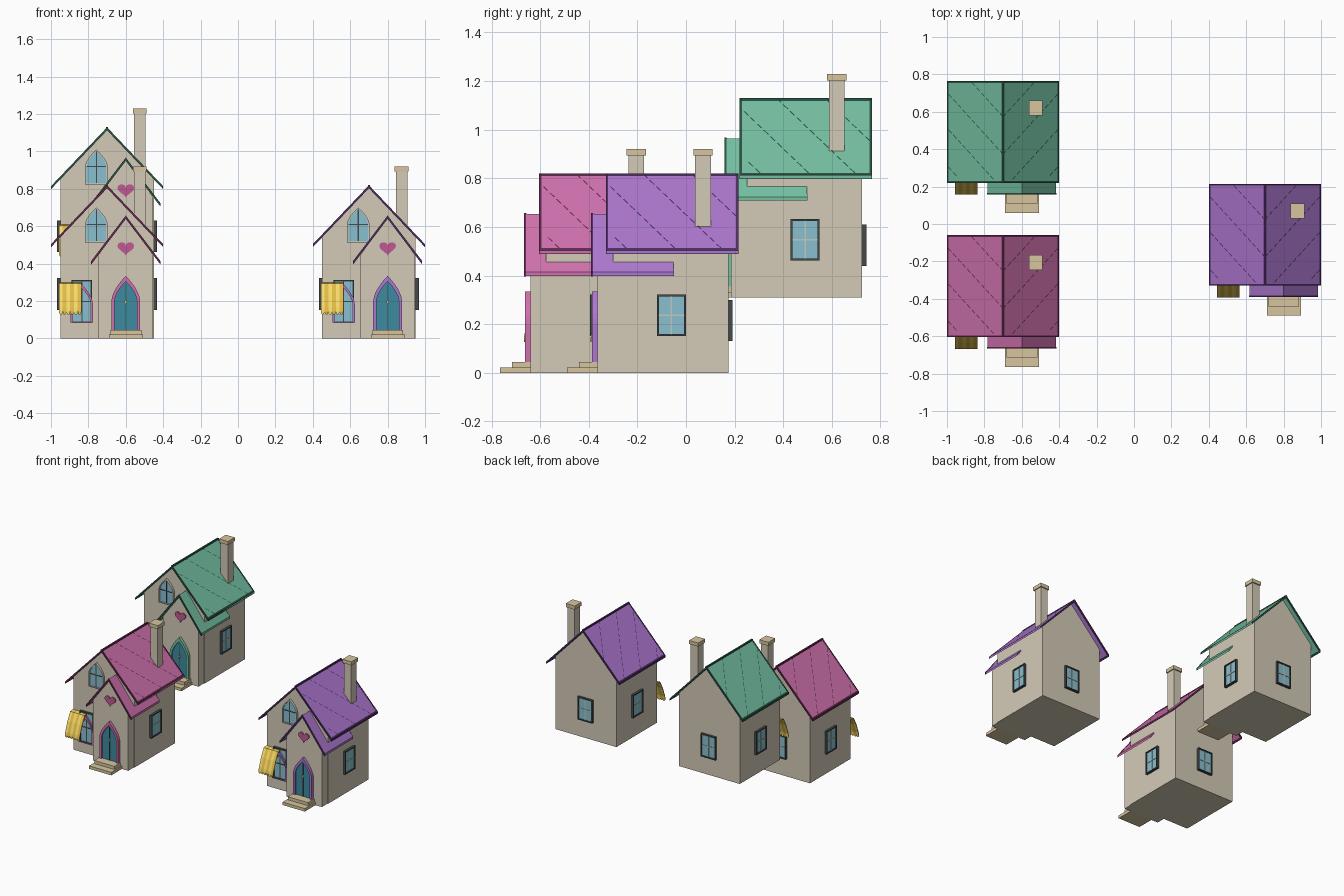
import bpy, bmesh
from math import pi, sin, cos
from mathutils import Matrix

if "Cube" in bpy.data.objects:
    bpy.data.objects.remove(bpy.data.objects["Cube"])

T = Matrix.Translation


def paint(name, r, g, b):
    m = bpy.data.materials.new(name)
    m.diffuse_color = [(c / 255) ** 2.2 for c in (r, g, b)] + [1]
    m.use_nodes = True
    m.node_tree.nodes["Principled BSDF"].inputs["Base Color"].default_value = m.diffuse_color
    return m


WALL = paint("plaster", 211, 201, 181)
STONE = paint("stone", 214, 196, 158)
GLASS = paint("glass", 135, 190, 205)
DARK = paint("dark_frame", 70, 75, 75)
PALE = paint("pale_frame", 190, 200, 190)
DOOR = paint("door_teal", 62, 138, 158)
HEART = paint("heart_pink", 190, 90, 145)
YELLOW = paint("awning_yellow", 246, 218, 110)
GOLD = paint("awning_gold", 226, 186, 70)


def build(name, verts, faces, mat, M):
    me = bpy.data.meshes.new(name)
    me.from_pydata(verts, [], faces)
    bm = bmesh.new()
    bm.from_mesh(me)
    bmesh.ops.recalc_face_normals(bm, faces=bm.faces)
    bm.to_mesh(me)
    bm.free()
    me.materials.append(mat)
    ob = bpy.data.objects.new(name, me)
    ob.matrix_world = M
    bpy.context.collection.objects.link(ob)
    return ob


def prism(name, pts, y0, y1, mat, M):
    """Extrude an xz outline from y0 to y1."""
    n = len(pts)
    v = [(x, y, z) for y in (y0, y1) for x, z in pts]
    f = [tuple(range(n)), tuple(range(n, 2 * n))]
    f += [(i, (i + 1) % n, (i + 1) % n + n, i + n) for i in range(n)]
    return build(name, v, f, mat, M)


def box(name, x0, x1, y0, y1, z0, z1, mat, M):
    return prism(name, [(x0, z0), (x1, z0), (x1, z1), (x0, z1)], y0, y1, mat, M)


def ring(name, outer, inner, y0, y1, mat, M):
    """Frame between two xz outlines with the same number of points."""
    n = len(outer)
    v = [(x, y, z) for y in (y0, y1) for p in (outer, inner) for x, z in p]
    f = []
    for i in range(n):
        j = (i + 1) % n
        for a, b in ((0, n), (n, 3 * n), (3 * n, 2 * n), (2 * n, 0)):
            f.append((i + a, j + a, j + b, i + b))
    return build(name, v, f, mat, M)


def rect(w, z0, z1):
    return [(-w, z0), (w, z0), (w, z1), (-w, z1)]


def arch(w, z0, zs, za, n=6):
    side = [(w * (1 - (i / n) ** 1.7), zs + (za - zs) * i / n) for i in range(n + 1)]
    return [(-w, z0), (w, z0)] + side + [(-x, z) for x, z in side[-2::-1]]


def gable(cx, w, apex, low):
    return [(cx - w, 0), (cx + w, 0), (cx + w, low), (cx, apex), (cx - w, low)]


def chevron(cx, w, a, e, t, lift=0):
    top = [(cx - w, e + lift), (cx, a + lift), (cx + w, e + lift)]
    return top + [(x, z - t - lift * 2) for x, z in reversed(top)]


def window(name, M, w, z0, z1, frame, bars, zs=None):
    b = 0.008
    if zs:
        outer, inner = arch(w, z0, zs, z1), arch(w - b, z0 + b, zs, z1 - b)
    else:
        outer, inner = rect(w, z0, z1), rect(w - b, z0 + b, z1 - b)
    prism(name + "_glass", inner, -0.01, 0.005, GLASS, M)
    ring(name + "_frame", outer, inner, -0.017, 0.003, frame, M)
    zm = zs or (z0 + z1) / 2
    box(name + "_upright", -0.003, 0.003, -0.013, 0, z0 + b, z1 - b, bars, M)
    box(name + "_crossbar", b - w, w - b, -0.013, 0, zm - 0.003, zm + 0.003, bars, M)


def roof(name, cx, w, a, e, y0, y1, mat, trim, M, back=True):
    t = 0.012
    prism(name, chevron(cx, w, a, e, t), y0 + .002, y1 - .002, mat, M)
    prism(name + "_front_trim", chevron(cx, w, a, e, t, .002), y0, y0 + .01, trim, M)
    if back:
        prism(name + "_back_trim", chevron(cx, w, a, e, t, .002), y1 - .01, y1, trim, M)
        box(name + "_ridge", cx - .006, cx + .006, y0, y1, a - .008, a + .003, trim, M)
    k = (a - e) / w * .008
    for s in (-1, 1):
        q = [(cx + s * w, e + .002), (cx + s * (w - .008), e + k + .002),
             (cx + s * (w - .008), e + k - t - .002), (cx + s * w, e - t - .002)]
        prism(name + "_eave_trim", q, y0, y1, trim, M)


def roof_dashes(w, a, e, y0, y1, trim, M):
    """Dashed diagonal seams lying just above both slopes."""
    v, f = [], []
    for s in (-1, 1):
        for start in (-.57, -.37, -.18, .02):
            for i in range(12):
                xa = i * w / 12
                xb = xa + w / 18
                ya, yb = start + 1.1 * xa, start + 1.1 * xb
                if ya < y0 + .01 or yb > y1 - .01:
                    continue
                n = len(v)
                for x, y in ((xa, ya), (xb, yb), (xb, yb + .006), (xa, ya + .006)):
                    v.append((s * x, y, a - (a - e) * x / w + .002))
                f.append((n, n + 1, n + 2, n + 3))
    build("roof_seams", v, f, trim, M)


def awning(M):
    """Striped canopy, each stripe ending in a round scallop."""
    n, x0, wd = 6, -0.257, 0.02
    for i in range(n):
        a, c = x0 + i * wd, x0 + (i + .5) * wd
        rows = [(-.300, .300), (-.330, .295), (-.362, .235), (-.388, .165), (-.392, .145)]
        v = [(x, y, z) for y, z in rows for x in (a, a + wd)]
        f = [(2 * j, 2 * j + 1, 2 * j + 3, 2 * j + 2) for j in range(4)]
        for j in range(1, 6):
            t = pi * j / 6
            v.append((c + cos(t) * wd / 2, -.392, .145 - sin(t) * .018))
        f.append((8, 9, 10, 11, 12, 13, 14))
        ob = build("awning_stripe", v, f, (YELLOW, GOLD)[i % 2], M)
        ob.modifiers.new("thickness", "SOLIDIFY").thickness = 0.004


def house(pos, colour, dark):
    M = T(pos)
    # walls
    prism("main_walls", gable(0, .25, .81, .543), -.30, .175, WALL, M)
    prism("porch_walls", gable(.1, .145, .645, .447), -.365, -.29, WALL, M)
    # roofs
    roof("main_roof", 0, .3, .817, .502, -.33, .215, colour, dark, M)
    roof_dashes(.3, .817, .502, -.33, .215, dark, M)
    roof("porch_roof", .1, .183, .653, .412, -.39, -.05, colour, colour, M, False)
    prism("porch_rake", chevron(.1, .185, .654, .411, .012, .003), -.391, -.383, dark, M)
    # chimney
    box("chimney", .145, .205, .038, .102, .60, .895, WALL, M)
    box("chimney_cap", .138, .212, .03, .11, .893, .92, STONE, M)
    # door with pointed trim and handle
    D = M @ T((.1, -.365, 0))
    ring("door_trim", arch(.077, .03, .2, .335), arch(.06, .035, .2, .305),
         -.022, .005, colour, D)
    prism("door", arch(.062, .035, .2, .308), -.012, .005, DOOR, D)
    box("door_seam", -.002, .002, -.014, 0, .045, .295, DARK, D)
    prism("door_handle", [(-.008, .195), (0, .18), (.008, .195), (0, .21)],
          -.022, -.01, STONE, D)
    # heart above the door
    pts = []
    for i in range(24):
        t = 2 * pi * i / 24
        hz = 13 * cos(t) - 5 * cos(2 * t) - 2 * cos(3 * t) - cos(4 * t)
        pts.append((.0028 * 16 * sin(t) ** 3, .485 + .0025 * hz))
    prism("heart", pts, -.008, .005, HEART, D)
    # steps
    box("lower_step", .01, .193, -.49, -.36, 0, .022, STONE, M)
    box("upper_step", .018, .183, -.44, -.36, .022, .045, STONE, M)
    # windows
    window("gable_window", M @ T((-.057, -.30, 0)), .06, .513, .7, PALE, DARK, .61)
    F = M @ T((-.135, -.30, 0))
    window("front_window", F, .055, .083, .313, DARK, DARK)
    ring("front_window_arch", arch(.06, .085, .18, .29), arch(.05, .088, .18, .268),
         -.024, -.012, colour, F)
    for name, p, ang in (("right_window", (.25, -.06, 0), pi / 2),
                         ("left_window", (-.25, -.06, 0), -pi / 2),
                         ("back_window", (0, .175, 0), pi)):
        window(name, M @ T(p) @ Matrix.Rotation(ang, 4, "Z"), .06,
               .13 if ang == pi else .152, .3 if ang == pi else .322, DARK, PALE)
    awning(M)


house((.7, 0, 0), paint("purple_roof", 170, 118, 204), paint("purple_trim", 78, 48, 98))
house((-.7, -.275, 0), paint("pink_roof", 206, 112, 172), paint("pink_trim", 100, 45, 80))
house((-.7, .55, .31), paint("green_roof", 115, 190, 160), paint("green_trim", 45, 85, 70))
